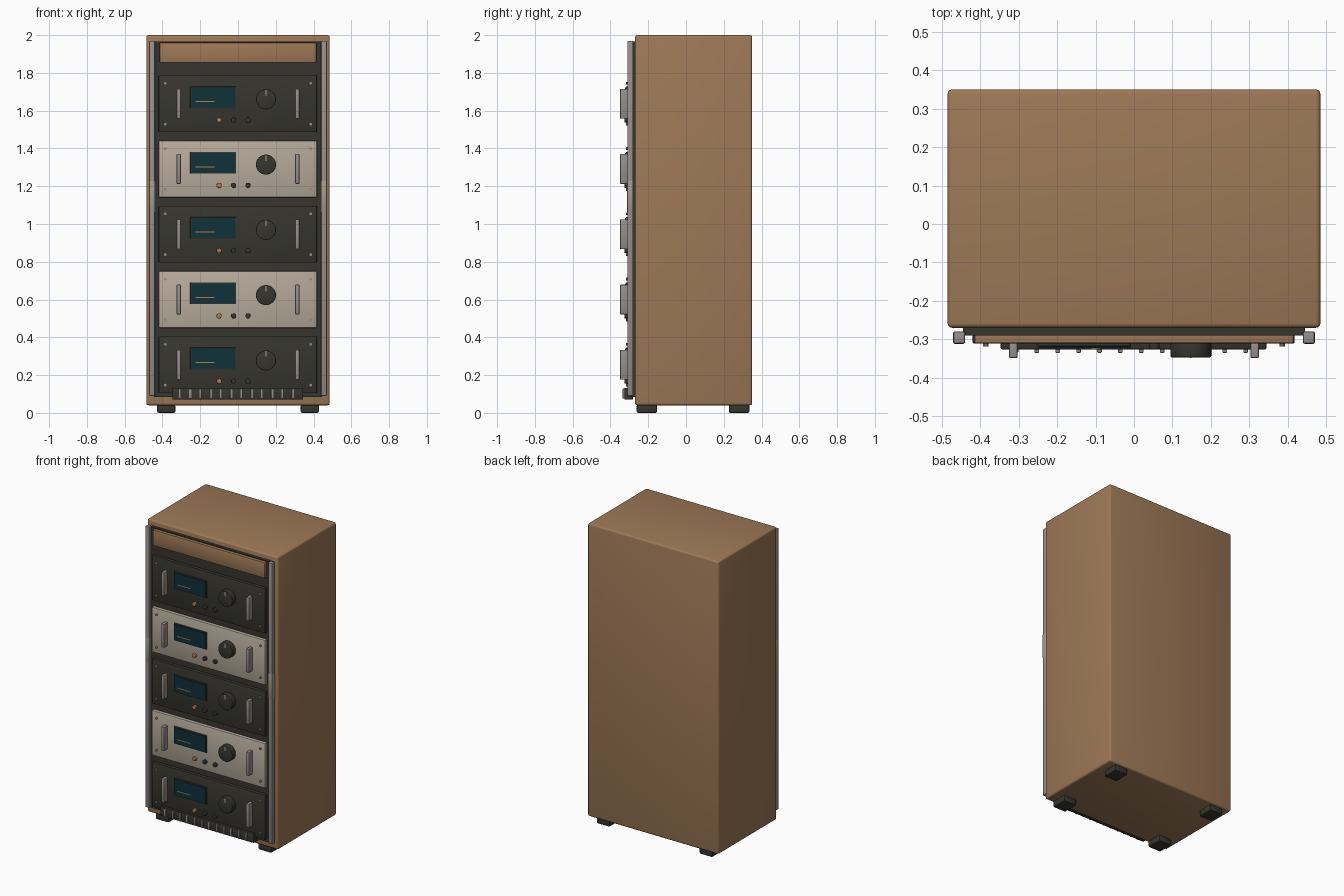
import bpy
from math import radians

cube = bpy.data.objects.get("Cube")
if cube:
    bpy.data.objects.remove(cube, do_unlink=True)


def material(name, r, g, b):
    m = bpy.data.materials.new(name)
    m.use_nodes = True
    m.diffuse_color = (r, g, b, 1)
    m.node_tree.nodes["Principled BSDF"].inputs["Base Color"].default_value = (r, g, b, 1)
    return m


wood = material("wood", 0.34, 0.19, 0.095)
dark = material("charcoal", 0.037, 0.036, 0.028)
cream = material("cream", 0.47, 0.41, 0.33)
metal = material("metal", 0.30, 0.27, 0.26)
worn = material("worn_metal", 0.36, 0.33, 0.27)
glass = material("display_teal", 0.005, 0.031, 0.042)
copper = material("copper", 0.47, 0.21, 0.085)


def finish(ob, name, mat, bevel, segments=2):
    ob.name = name
    ob.data.materials.append(mat)
    bpy.ops.object.transform_apply(location=False, rotation=True, scale=True)
    if bevel:
        mod = ob.modifiers.new("edge", "BEVEL")
        mod.width = bevel
        mod.segments = segments
        mod.limit_method = "ANGLE"
        bpy.ops.object.modifier_apply(modifier=mod.name)
    bpy.ops.object.shade_smooth_by_angle(angle=radians(35))
    return ob


def box(name, mat, x, y, z, bevel=0.0, segments=2):
    """Box from (low, high) ranges on each axis."""
    spans = (x, y, z)
    bpy.ops.mesh.primitive_cube_add(size=1, location=[(a + b) / 2 for a, b in spans])
    ob = bpy.context.object
    ob.scale = [b - a for a, b in spans]
    return finish(ob, name, mat, bevel, segments)


def disc(name, mat, x, z, radius, back, front, sides=16, bevel=0.0):
    """Cylinder that points to the front."""
    bpy.ops.mesh.primitive_cylinder_add(
        vertices=sides, radius=radius, depth=back - front,
        location=(x, (back + front) / 2, z), rotation=(radians(90), 0, 0))
    return finish(bpy.context.object, name, mat, bevel)


def around(c, half):
    return (c - half, c + half)


# Cabinet, backing panel and header
box("cabinet", wood, (-0.485, 0.485), (-0.27, 0.35), (0.04, 2.0), 0.012, 3)
box("backing_panel", dark, (-0.445, 0.445), (-0.29, -0.265), (0.085, 1.965))
box("header_panel", wood, (-0.415, 0.415), (-0.31, -0.28), (1.855, 1.96), 0.003)

# Feet and rails on both sides
for side, s in (("left", 1), ("right", -1)):
    for end, y in (("front", -0.207), ("back", 0.281)):
        box(f"{end}_{side}_foot", dark, around(s * 0.38, 0.048), around(y, 0.054), (0, 0.045), 0.008)
    box(f"{side}_rail", metal, around(s * 0.455, 0.015), (-0.311, -0.28), (0.09, 1.97), 0.004)
    box(f"{side}_rail_sleeve", worn, around(s * 0.455, 0.0155), (-0.3115, -0.2795), (1.06, 1.23), 0.004)


def unit(n, z, face):
    """One rack unit with its controls, centred on height z."""
    p = f"unit_{n}_"
    box(p + "panel", face, (-0.42, 0.418), (-0.311, -0.28), around(z, 0.15), 0.004)
    box(p + "display_frame", dark, (-0.253, -0.01), (-0.318, -0.305), (z - 0.025, z + 0.09), 0.002)
    box(p + "display", glass, (-0.247, -0.016), (-0.322, -0.315), (z - 0.02, z + 0.085))
    box(p + "display_trace", copper, (-0.225, -0.125), (-0.324, -0.32), around(z + 0.011, 0.003))
    disc(p + "knob", dark, 0.148, z + 0.023, 0.053, -0.305, -0.347, 32, 0.004)
    box(p + "knob_mark", cream, around(0.148, 0.002), (-0.349, -0.346), (z + 0.043, z + 0.072))
    for i, (x, mat) in enumerate(((-0.1, copper), (-0.023, dark), (0.053, dark))):
        disc(f"{p}button_{i + 1}", mat, x, z - 0.087, 0.0135, -0.305, -0.326, 16, 0.002)
    for side, s in (("left", 1), ("right", -1)):
        box(f"{p}{side}_handle", metal, around(s * 0.314, 0.011), (-0.349, -0.305), around(z, 0.079), 0.004)
        for level, v in (("upper", 1), ("lower", -1)):
            disc(f"{p}{level}_{side}_screw", metal, s * 0.385, z + v * 0.108, 0.0075, -0.305, -0.318, 10)


for n in range(5):
    unit(n + 1, 1.637 - 0.3455 * n, cream if n % 2 else dark)

# Lower vent bar with fins
box("vent_bar", dark, (-0.347, 0.345), (-0.326, -0.28), (0.07, 0.132), 0.004)
for i in range(12):
    box(f"vent_fin_{i + 1}", metal, around(-0.307 + 0.0543 * i, 0.006), (-0.335, -0.315), (0.075, 0.128), 0.002)
